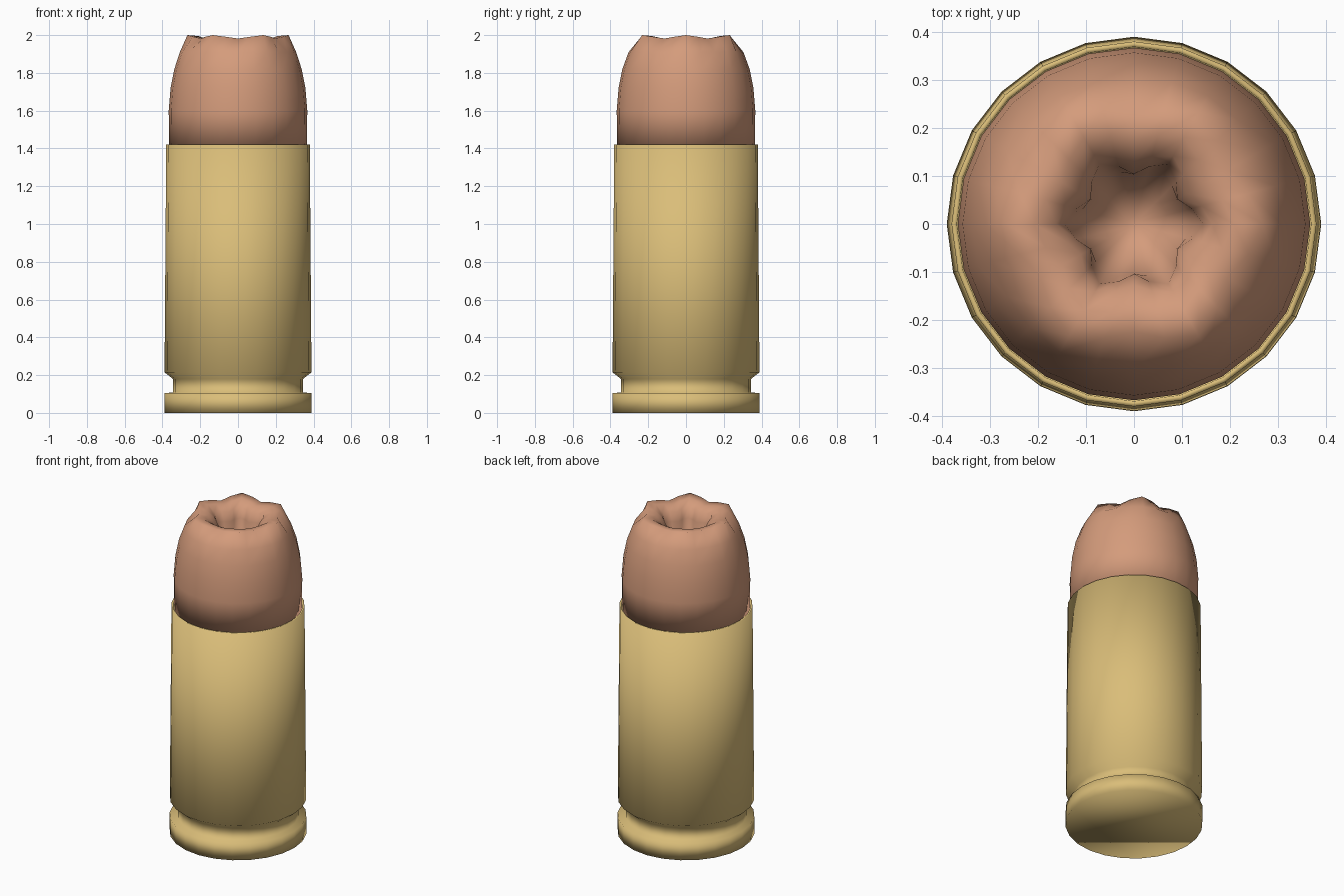
import bpy
import bmesh
from math import cos, sin, pi

SIDES = 24
PETALS = 6

cube = bpy.data.objects.get("Cube")
if cube:
    bpy.data.objects.remove(cube, do_unlink=True)


def make_material(name, rgb):
    mat = bpy.data.materials.new(name)
    mat.use_nodes = True
    colour = (*rgb, 1.0)
    mat.diffuse_color = colour
    mat.node_tree.nodes["Principled BSDF"].inputs["Base Color"].default_value = colour
    return mat


def lathe(name, profile, mat):
    """Turn (radius, height, ripple, dip) rings into a closed solid."""
    bm = bmesh.new()
    rings = []
    for radius, height, ripple, dip in profile:
        ring = []
        for i in range(SIDES):
            a = 2 * pi * i / SIDES
            wave = cos(PETALS * a)
            r = radius + ripple * wave
            z = height - dip * (1 - wave) / 2
            ring.append(bm.verts.new((r * cos(a), r * sin(a), z)))
        rings.append(ring)
    for low, high in zip(rings, rings[1:]):
        for i in range(SIDES):
            j = (i + 1) % SIDES
            bm.faces.new((low[i], low[j], high[j], high[i]))
    # caps at both ends of the profile
    bm.faces.new(rings[0][::-1])
    bm.faces.new(rings[-1])
    for face in bm.faces:
        face.smooth = True
    mesh = bpy.data.meshes.new(name)
    bm.to_mesh(mesh)
    bm.free()
    mesh.materials.append(mat)
    obj = bpy.data.objects.new(name, mesh)
    bpy.context.collection.objects.link(obj)
    return obj


brass = make_material("brass", (0.70, 0.51, 0.19))
copper = make_material("copper", (0.66, 0.33, 0.20))

# Case: flat base, rim, extractor groove, bevel, body, thin mouth
case_profile = [
    (0.39, 0.0), (0.39, 0.105), (0.345, 0.108), (0.345, 0.18),
    (0.389, 0.215), (0.38, 1.42), (0.369, 1.42), (0.366, 1.39),
]
lathe("case", [(r, z, 0, 0) for r, z in case_profile], brass)

# Bullet: ogive with rippled petals around a hollow tip
bullet_profile = [
    (0.364, 1.41, 0, 0),
    (0.367, 1.60, 0, 0),
    (0.357, 1.72, 0, 0),
    (0.337, 1.82, 0, 0),
    (0.306, 1.91, 0.002, 0),
    (0.246, 2.00, 0.022, 0.018),
    (0.190, 1.995, 0.018, 0.02),
    (0.145, 1.96, 0.018, 0.01),
    (0.124, 1.90, 0.020, 0),
    (0.112, 1.80, 0.010, 0),
    (0.060, 1.72, 0, 0),
    (0.015, 1.70, 0, 0),
]
lathe("bullet", bullet_profile, copper)
